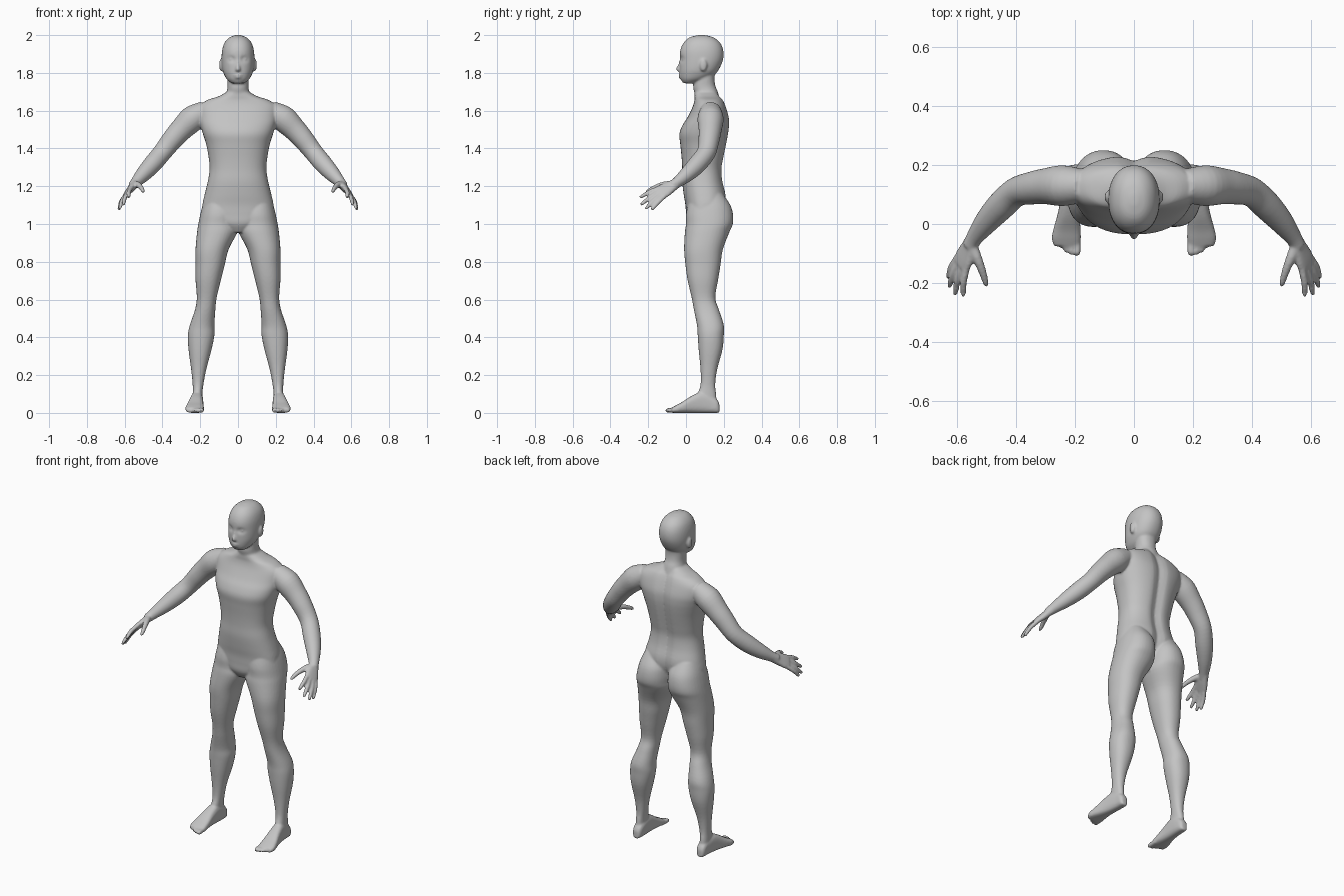
import bpy, bmesh, math
from mathutils import Vector, Matrix

bm = bmesh.new()
BOTH = (1, -1)


def spline(a, b, c, d, t):
    return [0.5 * (2*q + (r-p)*t + (2*p-5*q+4*r-s)*t*t + (3*q-p-3*r+s)*t**3)
            for p, q, r, s in zip(a, b, c, d)]


def loft(rings, sides=(1,), power=2.2, steps=4, n=36, warp=None):
    """Closed skin through rings given as (centre, half axis u, half axis v)."""
    flat = [[*c, *u, *v] for c, u, v in rings]
    fine = []
    for i in range(len(flat) - 1):
        a, d = flat[max(i-1, 0)], flat[min(i+2, len(flat)-1)]
        fine += [spline(a, flat[i], flat[i+1], d, k/steps) for k in range(steps)]
    fine.append(flat[-1])
    for s in sides:
        loops = []
        for f in fine:
            c, u, v = Vector(f[:3]), Vector(f[3:6]), Vector(f[6:])
            loop = []
            for k in range(n):
                co, si = math.cos(2*math.pi*k/n), math.sin(2*math.pi*k/n)
                p = (c + u * math.copysign(abs(co)**(2/power), co)
                     + v * math.copysign(abs(si)**(2/power), si))
                if warp:
                    warp(p, c)
                p.x *= s
                loop.append(bm.verts.new(p))
            loops.append(loop)
        faces = [bm.faces.new(loops[0]), bm.faces.new(loops[-1])]
        for A, B in zip(loops, loops[1:]):
            faces += [bm.faces.new((A[k], A[(k+1) % n], B[(k+1) % n], B[k])) for k in range(n)]
        bmesh.ops.recalc_face_normals(bm, faces=faces)


def level(z, x0, x1, y0, y1):
    """Horizontal ring from its extents."""
    return ((x0+x1)/2, (y0+y1)/2, z), ((x1-x0)/2, 0, 0), (0, (y1-y0)/2, 0)


def tube(points, sides=BOTH, n=20):
    """Round limb through (x, y, z, radius)."""
    P = [Vector(p[:3]) for p in points]
    rings = []
    for i, p in enumerate(P):
        t = (P[min(i+1, len(P)-1)] - P[max(i-1, 0)]).normalized()
        u = t.cross(Vector((0.3, 0.6, 0.74))).normalized()
        rings.append((p, u * points[i][3], t.cross(u) * points[i][3]))
    loft(rings, sides, 2, 4, n)


def ball(c, size, sides=(1,)):
    for s in sides:
        m = Matrix.Translation((c[0]*s, c[1], c[2])) @ Matrix.Diagonal((*size, 1))
        bmesh.ops.create_uvsphere(bm, u_segments=20, v_segments=12, radius=1, matrix=m)


# Torso: height, half width, front, back; with a spine groove
def spine(p, c):
    if p.y > c.y:
        p.y -= 0.018 * math.exp(-(p.x/0.03)**2)


torso = [(1.70, .058, .045, .168), (1.675, .105, .045, .183), (1.655, .165, .045, .198),
         (1.62, .208, .035, .213), (1.565, .208, .008, .229), (1.52, .198, -.02, .231),
         (1.475, .185, -.035, .226), (1.42, .168, -.03, .216), (1.35, .155, -.023, .202),
         (1.29, .150, -.02, .192), (1.225, .160, -.02, .197), (1.155, .177, -.012, .213),
         (1.10, .188, -.003, .21), (1.05, .185, 0, .19), (1.0, .13, .004, .17),
         (.955, .05, .03, .15)]
loft([level(z, -w, w, a, b) for z, w, a, b in torso], power=2.35, n=64, warp=spine)


# Head and jaw, with sunken eye sockets
def sockets(p, c):
    if p.y < 0.06:
        p.y += 0.013 * math.exp(-((abs(p.x)-.034)/.018)**2 - ((p.z-1.872)/.013)**2)


head = [(2.0, .012, .065, .10), (1.988, .045, .02, .145), (1.96, .071, -.012, .18),
        (1.92, .084, -.03, .197), (1.87, .087, -.033, .196), (1.82, .083, -.034, .175),
        (1.79, .073, -.033, .15), (1.765, .058, -.027, .105), (1.745, .034, -.013, .05)]
loft([level(z, -w, w, a, b) for z, w, a, b in head], steps=6, n=64, warp=sockets)

# Face: nose, lips, chin, eyes, ears
loft([level(1.88, -.007, .007, -.032, .0), level(1.85, -.009, .009, -.039, .0),
      level(1.822, -.014, .014, -.053, .0), level(1.81, -.016, .016, -.045, .0),
      level(1.805, -.010, .010, -.034, .0)])
ball((0, -.029, 1.789), (.023, .011, .006))
ball((0, -.027, 1.777), (.020, .012, .007))
ball((0, -.008, 1.757), (.020, .014, .012))
ball((.034, -.008, 1.872), (.014, .014, .010), BOTH)
ball((.088, .092, 1.842), (.012, .020, .034), BOTH)

# Neck
neck = [(1.84, .05, .06, .15), (1.80, .056, .055, .153), (1.765, .056, .045, .151),
        (1.73, .055, .038, .156), (1.70, .06, .043, .168), (1.64, .08, .06, .185)]
loft([level(z, -w, w, a, b) for z, w, a, b in neck])

# Legs: height, inner, outer, front, back
leg = [(1.16, .04, .165, .03, .195), (1.10, .01, .187, .01, .235), (1.05, .002, .2, 0, .249),
       (1.0, .002, .21, 0, .248), (.955, .004, .217, -.006, .229),
       (.865, .05, .225, -.01, .195), (.785, .07, .225, -.003, .183),
       (.705, .09, .225, .008, .170), (.61, .113, .218, .03, .155),
       (.545, .12, .228, .042, .175), (.465, .125, .255, .058, .2),
       (.41, .125, .265, .062, .2), (.335, .14, .262, .067, .193),
       (.23, .168, .248, .077, .165), (.15, .183, .24, .077, .155),
       (.095, .189, .24, .06, .16), (.03, .187, .242, .05, .165)]
loft([level(*r) for r in leg], BOTH)

# Feet: depth, inner, outer, top
foot = [(.177, .2, .228, .045), (.165, .188, .239, .07), (.13, .184, .243, .095),
        (.08, .184, .25, .11), (.03, .184, .26, .09), (-.02, .181, .274, .058),
        (-.05, .18, .279, .042), (-.075, .183, .272, .028)]
loft([((((a+b)/2), y, h/2), ((b-a)/2, 0, 0), (0, 0, h/2)) for y, a, b, h in foot],
     BOTH, power=2.8)

# Toes
for i in range(5):
    x, r, y = .193 + .0185*i, .013 - .001*i, -.108 + .003*i*i
    tube([(x, -.04, .016, r), (x, y+.02, .014, r), (x, y+.006, .012, r*.85), (x, y, .011, r*.4)])

# Arms
tube([(.17, .13, 1.60, .055), (.24, .13, 1.558, .069), (.30, .128, 1.50, .061),
      (.345, .122, 1.45, .056), (.40, .108, 1.38, .05), (.45, .063, 1.32, .049),
      (.50, .008, 1.265, .041), (.54, -.045, 1.222, .029), (.558, -.075, 1.203, .025)], n=32)

# Hands: flat palm, four fingers and a thumb
across = Vector((.05, .06, -.065)).normalized()
along = Vector((.04, -.085, -.05)).normalized()
normal = across.cross(along).normalized()
palm = [((.545, -.05, 1.215), .026, .022), ((.562, -.088, 1.193), .036, .019),
        ((.577, -.118, 1.176), .043, .016), ((.587, -.14, 1.164), .041, .013)]
loft([(c, across*w, normal*t) for c, w, t in palm], BOTH, 2.5)
tips = [(.58, -.245, 1.14), (.608, -.24, 1.102), (.628, -.215, 1.08), (.632, -.183, 1.075)]
for i, tip in enumerate(tips):
    base = Vector((.583, -.13, 1.168)) + across * (-.031 + .0205*i)
    tip = Vector(tip)
    mid = base.lerp(tip, .5) - normal * math.copysign(.006, -normal.z)
    tube([(*base, .012), (*mid, .012), (*base.lerp(tip, .92), .009), (*tip, .005)])
tube([(.548, -.075, 1.212, .018), (.53, -.12, 1.208, .016), (.513, -.165, 1.193, .013),
      (.503, -.2, 1.175, .010), (.5, -.212, 1.168, .005)])

# Body: fuse every part into one smooth skin
mesh = bpy.data.meshes.new("body")
bm.to_mesh(mesh)
bm.free()
body = bpy.data.objects.new("body", mesh)
bpy.context.collection.objects.link(body)
grey = bpy.data.materials.new("plain grey")
grey.diffuse_color = (.55, .55, .55, 1)
mesh.materials.append(grey)
mesh.polygons.foreach_set("use_smooth", [True] * len(mesh.polygons))
fuse = body.modifiers.new("fuse", 'REMESH')
fuse.mode = 'VOXEL'
fuse.voxel_size = 0.006
fuse.use_smooth_shade = True
soften = body.modifiers.new("soften", 'SMOOTH')
soften.factor = 0.5
soften.iterations = 4
